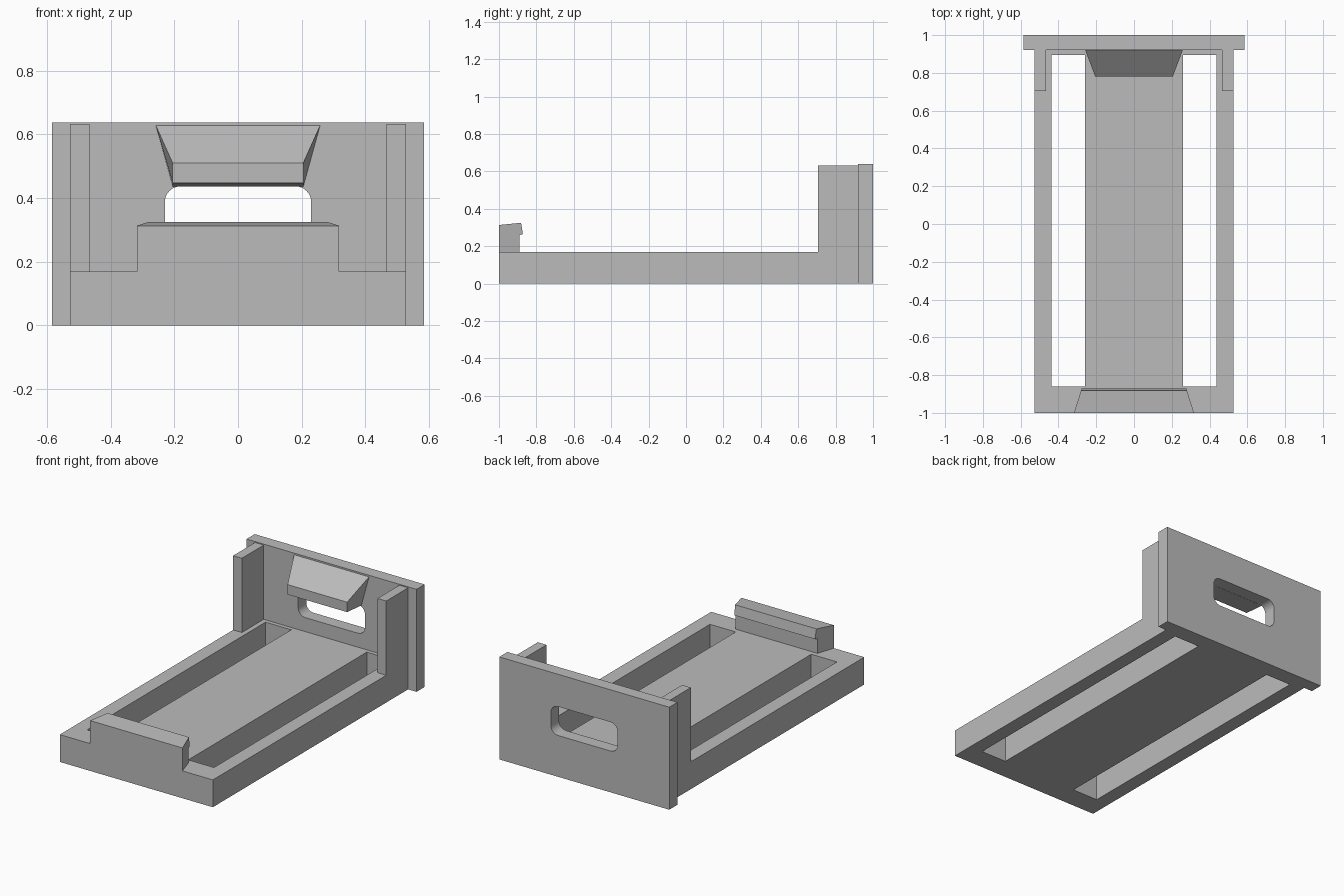
import bpy
import bmesh
from math import sin, cos, pi

cube = bpy.data.objects.get("Cube")
if cube:
    bpy.data.objects.remove(cube, do_unlink=True)

grey = bpy.data.materials.new("plain grey")
grey.use_nodes = True
colour = (0.5, 0.5, 0.5, 1)
grey.diffuse_color = colour
grey.node_tree.nodes["Principled BSDF"].inputs["Base Color"].default_value = colour


def loft(name, start, end):
    """Closed solid between two matching outlines."""
    bm = bmesh.new()
    a = [bm.verts.new(p) for p in start]
    b = [bm.verts.new(p) for p in end]
    bm.faces.new(a)
    bm.faces.new(b[::-1])
    for i in range(len(a)):
        j = (i + 1) % len(a)
        bm.faces.new((a[i], b[i], b[j], a[j]))
    bmesh.ops.recalc_face_normals(bm, faces=bm.faces)
    mesh = bpy.data.meshes.new(name)
    bm.to_mesh(mesh)
    bm.free()
    mesh.materials.append(grey)
    obj = bpy.data.objects.new(name, mesh)
    bpy.context.collection.objects.link(obj)
    return obj


def box(name, x0, x1, y0, y1, z0, z1):
    ring = [(x0, y0), (x1, y0), (x1, y1), (x0, y1)]
    return loft(name, [(x, y, z0) for x, y in ring], [(x, y, z1) for x, y in ring])


def combine(target, tool, operation):
    """Apply a boolean and discard the tool."""
    tool.hide_render = True
    mod = target.modifiers.new("boolean", 'BOOLEAN')
    mod.operation = operation
    mod.solver = 'EXACT'
    mod.object = tool
    bpy.context.view_layer.objects.active = target
    bpy.ops.object.modifier_apply(modifier=mod.name)
    bpy.data.objects.remove(tool, do_unlink=True)


# Tray with two long slots and upright side wings
TOP, PLATE_Y = 0.17, 0.92
tray = box("tray", -0.527, 0.527, -1, PLATE_Y, 0, TOP)
for side in (-1, 1):
    slot = sorted((side * 0.26, side * 0.437))
    wing = sorted((side * 0.467, side * 0.527))
    combine(tray, box("slot_cutter", *slot, -0.86, 0.895, -0.1, 0.3), 'DIFFERENCE')
    combine(tray, box("side_wing", *wing, 0.705, PLATE_Y, 0, 0.632), 'UNION')

# Front lip with an overhanging hook, narrowing toward the back
lip_profile = [(-1, 0.1), (-0.89, 0.1), (-0.89, 0.26), (-0.872, 0.264),
               (-0.882, 0.325), (-1, 0.313)]


def lip_side(side):
    return [(side * (0.318 - 0.32 * (y + 1)), y, z) for y, z in lip_profile]


combine(tray, loft("front_lip", lip_side(-1), lip_side(1)), 'UNION')

# Back plate with a rounded handle opening
plate = box("back_plate", -0.585, 0.585, PLATE_Y, 1, 0, 0.638)
radius, outline = 0.05, []
corners = [(0.23, 0.437), (-0.23, 0.437), (-0.23, 0.257), (0.23, 0.257)]
for quarter, (x, z) in enumerate(corners):
    cx = x - radius if x > 0 else x + radius
    cz = z - radius if quarter < 2 else z + radius
    for step in range(9):
        t = (quarter + step / 8) * pi / 2
        outline.append((cx + radius * cos(t), cz + radius * sin(t)))
handle = loft("handle_cutter", [(x, 0.8, z) for x, z in outline],
              [(x, 1.1, z) for x, z in outline])
combine(plate, handle, 'DIFFERENCE')

# Sloping catch above the handle opening
catch_side = [(0.258, PLATE_Y, 0.628), (0.205, 0.78, 0.51),
              (0.205, 0.78, 0.448), (0.205, PLATE_Y, 0.436)]
loft("back_catch", [(-x, y, z) for x, y, z in catch_side], catch_side)

# Crisp shading with a smooth handle rim
bpy.ops.object.select_all(action='DESELECT')
plate.select_set(True)
bpy.context.view_layer.objects.active = plate
bpy.ops.object.shade_smooth_by_angle(angle=pi / 6)
